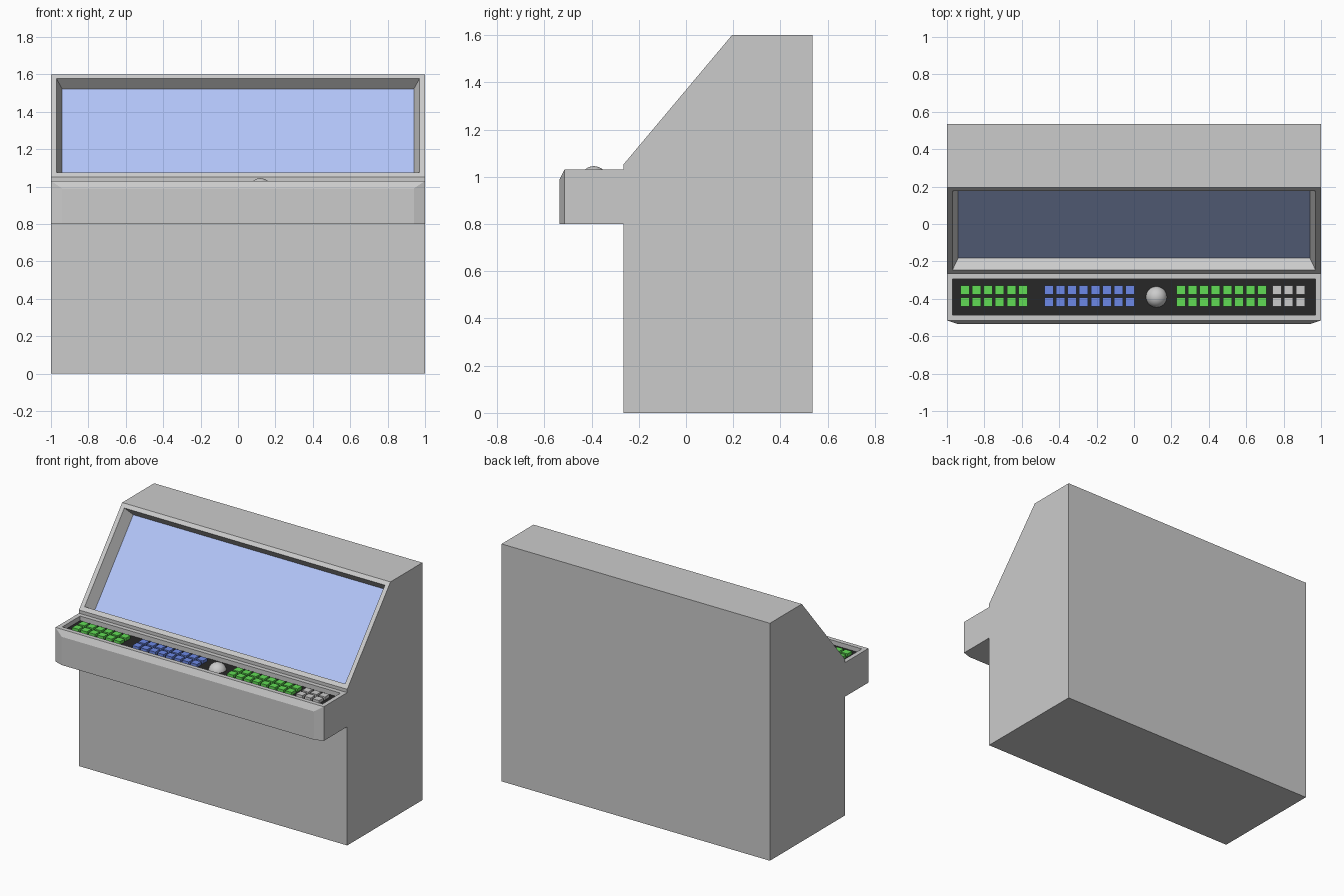
import bpy, bmesh
from mathutils import Vector, Matrix

if "Cube" in bpy.data.objects:
    bpy.data.objects.remove(bpy.data.objects["Cube"])


def material(name, rgb):
    m = bpy.data.materials.new(name)
    m.diffuse_color = (*rgb, 1)
    m.use_nodes = True
    m.node_tree.nodes["Principled BSDF"].inputs["Base Color"].default_value = m.diffuse_color
    return m


def finish(name, bm, mat=None):
    mesh = bpy.data.meshes.new(name)
    bm.to_mesh(mesh)
    bm.free()
    obj = bpy.data.objects.new(name, mesh)
    bpy.context.collection.objects.link(obj)
    if mat:
        mesh.materials.append(mat)
    return obj


def face_toward(bm, direction, near):
    """Face with the given normal whose centre is closest to a point."""
    d = Vector(direction).normalized()
    faces = [f for f in bm.faces if f.normal.dot(d) > 0.99]
    return min(faces, key=lambda f: (f.calc_center_median() - Vector(near)).length)


def push(bm, face, depth, scale=1.0):
    """Extrude a face along its normal and scale it about its centre."""
    n, c = face.normal.copy(), face.calc_center_median()
    new = bmesh.ops.extrude_discrete_faces(bm, faces=[face])["faces"][0]
    for v in new.verts:
        v.co = c + (v.co - c) * scale + n * depth
    new.normal_update()
    return new


def split_off(bm, face, name, mat):
    """Turn a recess floor into its own object."""
    part = bmesh.new()
    part.faces.new([part.verts.new(v.co) for v in face.verts])
    bmesh.ops.delete(bm, geom=[face], context='FACES_ONLY')
    finish(name, part, mat)


green = material("green", (0.12, 0.72, 0.09))
blue = material("blue", (0.15, 0.25, 0.8))
black = material("black", (0.02, 0.02, 0.02))
glass = material("glass", (0.45, 0.56, 0.95))

# Cabinet: side profile (y, z) swept across the width
profile = [(-0.265, 0), (0.535, 0), (0.535, 1.6), (0.195, 1.6), (-0.265, 1.052),
           (-0.265, 1.03), (-0.515, 1.03), (-0.515, 0.8), (-0.265, 0.8)]
bm = bmesh.new()
side = bm.faces.new([bm.verts.new((-1, y, z)) for y, z in profile])
ext = bmesh.ops.extrude_face_region(bm, geom=[side])["geom"]
bmesh.ops.translate(bm, vec=(2, 0, 0),
                    verts=[e for e in ext if isinstance(e, bmesh.types.BMVert)])
bmesh.ops.recalc_face_normals(bm, faces=bm.faces[:])
bm.normal_update()

# Chamfered front of the control shelf
front = push(bm, face_toward(bm, (0, -1, 0), (0, -0.515, 0.915)), 0.02)
for v in front.verts:
    v.co.x *= 0.94
    if v.co.z > 0.9:
        v.co.z = 0.99
bm.normal_update()

# Recessed screen in the slope
slope = face_toward(bm, (0, -0.766, 0.643), (0, -0.035, 1.33))
bmesh.ops.inset_individual(bm, faces=[slope], thickness=0.041)
screen = push(bm, slope, -0.075, 0.968)
split_off(bm, screen, "screen", glass)

# Sunken key tray in the shelf top
shelf = face_toward(bm, (0, 0, 1), (0, -0.39, 1.03))
bmesh.ops.inset_individual(bm, faces=[shelf], thickness=0.042)
tray = push(bm, shelf, -0.03)
split_off(bm, tray, "key_tray", black)
finish("cabinet", bm)

# Key groups: two rows each, first key centre x, columns
for name, x0, count, mat in [("left_green_keys", -0.904, 6, green),
                             ("blue_keys", -0.455, 8, blue),
                             ("right_green_keys", 0.251, 8, green),
                             ("grey_keys", 0.765, 3, None)]:
    bm = bmesh.new()
    for i in range(count):
        for y in (-0.354, -0.417):
            m = Matrix.Translation((x0 + i * 0.062, y, 1.01)) @ Matrix.Diagonal((0.048, 0.048, 0.02, 1))
            bmesh.ops.create_cube(bm, size=1, matrix=m)
    finish(name, bm, mat)

# Trackball
bpy.ops.mesh.primitive_uv_sphere_add(segments=32, ring_count=16, radius=0.057,
                                     location=(0.12, -0.39, 0.988))
bpy.context.object.name = "trackball"
bpy.ops.object.shade_smooth()
